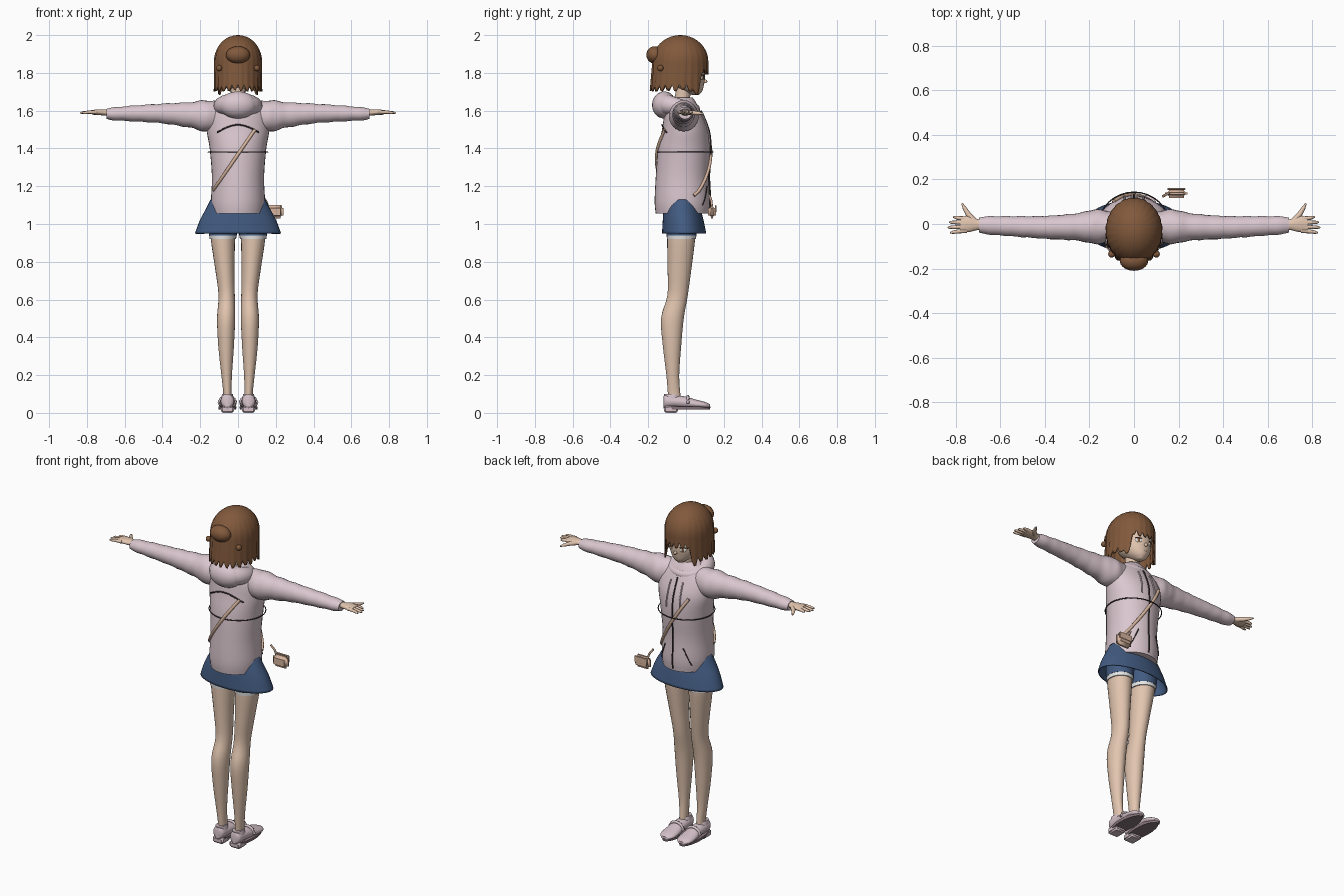
import bpy, bmesh, math, random
from mathutils import Vector

random.seed(4)
cube = bpy.data.objects.get("Cube")
if cube:
    bpy.data.objects.remove(cube, do_unlink=True)


def material(name, r, g, b):
    m = bpy.data.materials.new(name)
    m.use_nodes = True
    m.diffuse_color = (r, g, b, 1)
    bsdf = next(n for n in m.node_tree.nodes if n.type == 'BSDF_PRINCIPLED')
    bsdf.inputs["Base Color"].default_value = (r, g, b, 1)
    bsdf.inputs["Roughness"].default_value = 0.8
    return m


PINK = material("pale pink cloth", .70, .57, .62)
HAIR = material("brown hair", .22, .10, .045)
SKIN = material("skin", .76, .56, .43)
BLUE = material("denim blue", .055, .105, .22)
TAN = material("tan leather", .68, .46, .34)
SHOE = material("pink shoe", .66, .53, .58)
SOLE = material("dark mauve sole", .25, .18, .20)
DARK = material("dark seam", .05, .035, .035)
WHITE = material("white", .9, .9, .9)


def finish(name, bm, mat, angle=50, solid=0):
    bmesh.ops.recalc_face_normals(bm, faces=bm.faces)
    me = bpy.data.meshes.new(name)
    bm.to_mesh(me)
    bm.free()
    ob = bpy.data.objects.new(name, me)
    bpy.context.collection.objects.link(ob)
    me.materials.append(mat)
    bpy.ops.object.select_all(action='DESELECT')
    ob.select_set(True)
    bpy.context.view_layer.objects.active = ob
    bpy.ops.object.shade_smooth_by_angle(angle=math.radians(angle))
    if solid:
        mod = ob.modifiers.new("thickness", 'SOLIDIFY')
        mod.thickness = solid
    return ob


def smooth(keys, steps=4):
    """Smooth spline through tuples of any length."""
    out = []
    for i in range(len(keys) - 1):
        p0, p1, p2 = keys[max(i - 1, 0)], keys[i], keys[i + 1]
        p3 = keys[min(i + 2, len(keys) - 1)]
        for s in range(steps):
            t = s / steps
            out.append(tuple(b + t * (c - a) / 2 + t * t * (2*a - 5*b + 4*c - d) / 2
                             + t**3 * (3*b - a - 3*c + d) / 2
                             for a, b, c, d in zip(p0, p1, p2, p3)))
    return out + [tuple(keys[-1])]


def skin_rings(bm, rings, caps=True, closed=False):
    vs = [[bm.verts.new(p) for p in ring] for ring in rings]
    n = len(vs[0])
    for k in range(len(vs) if closed else len(vs) - 1):
        a, b = vs[k], vs[(k + 1) % len(vs)]
        for i in range(n):
            bm.faces.new((a[i], a[(i + 1) % n], b[(i + 1) % n], b[i]))
    if caps and not closed:
        bm.faces.new(vs[0])
        bm.faces.new(vs[-1])


def loft(name, axis, keys, mat, n=24, caps=True, steps=4, solid=0):
    """keys: position on axis, two centre values, two radii."""
    rings = []
    for t, ca, cb, ra, rb in smooth(keys, steps):
        ring = []
        for i in range(n):
            w = math.tau * i / n
            a, b = ca + ra * math.cos(w), cb + rb * math.sin(w)
            ring.append({'x': (t, a, b), 'y': (a, t, b), 'z': (a, b, t)}[axis])
        rings.append(ring)
    bm = bmesh.new()
    skin_rings(bm, rings, caps)
    return finish(name, bm, mat, solid=solid)


def tube(name, pts, radii, mat, n=8, closed=False):
    pts = [Vector(p) for p in pts]
    if not isinstance(radii, list):
        radii = [radii] * len(pts)
    m, rings = len(pts), []
    for k, p in enumerate(pts):
        q, r = (pts[(k+1) % m], pts[k-1]) if closed else (pts[min(k+1, m-1)], pts[max(k-1, 0)])
        d = (q - r).normalized()
        u = d.cross(Vector((0, 0, 1)) if abs(d.z) < .9 else Vector((0, 1, 0))).normalized()
        v = d.cross(u)
        rings.append([p + radii[k] * (u * math.cos(math.tau*i/n) + v * math.sin(math.tau*i/n))
                      for i in range(n)])
    bm = bmesh.new()
    skin_rings(bm, rings, True, closed)
    return finish(name, bm, mat)


def ball(name, loc, size, mat, turn=0):
    bm = bmesh.new()
    bmesh.ops.create_uvsphere(bm, u_segments=20, v_segments=12, radius=1)
    bmesh.ops.scale(bm, vec=size, verts=bm.verts)
    ob = finish(name, bm, mat)
    ob.location, ob.rotation_euler.z = loc, turn
    return ob


def box(name, loc, size, mat, bevel):
    bm = bmesh.new()
    bmesh.ops.create_cube(bm, size=1)
    bmesh.ops.scale(bm, vec=size, verts=bm.verts)
    bmesh.ops.bevel(bm, geom=bm.edges[:], offset=bevel, segments=3, affect='EDGES')
    ob = finish(name, bm, mat)
    ob.location = loc
    return ob


# Hoodie body
torso = [(1.055, 0, -.02, .137, .14), (1.12, 0, -.02, .143, .146), (1.25, 0, -.02, .138, .14),
         (1.4, 0, -.01, .15, .138), (1.5, 0, -.005, .166, .122), (1.58, 0, -.015, .158, .10),
         (1.64, 0, -.025, .11, .08), (1.67, 0, -.025, .06, .06)]
loft("hoodie_body", 'z', torso, PINK, 36)
torso_rings = smooth(torso, 10)


def on_torso(x, z, side, gap=.004):
    _, _, cy, rx, ry = min(torso_rings, key=lambda r: abs(r[0] - z))
    return (x, cy + side * (ry * math.sqrt(max(0, 1 - (x / rx)**2)) + gap), z)


def draw_on(name, start, end, side, r, mat, arch=0):
    pts = []
    for i in range(17):
        t = i / 16
        x = start[0] + t * (end[0] - start[0])
        z = start[1] + t * (end[1] - start[1]) + arch * math.sin(math.pi * t)
        pts.append(on_torso(x, z, side))
    tube(name, pts, r, mat)


# Seams, zip, cord and crossbody strap
draw_on("back_yoke_seam", (-.11, 1.485), (.11, 1.485), -1, .004, DARK, .04)
draw_on("zip", (0, 1.07), (0, 1.6), 1, .004, DARK)
draw_on("back_strap", (-.13, 1.18), (.09, 1.5), -1, .009, TAN)
draw_on("front_strap", (.13, 1.15), (-.09, 1.5), 1, .009, TAN)
for s, label in ((-1, "right"), (1, "left")):
    draw_on(label + "_pocket_seam", (s * .06, 1.2), (s * .1, 1.1), 1, .003, DARK)
    draw_on(label + "_drawstring", (s * .04, 1.58), (s * .045, 1.43), 1, .004, PINK)
tube("waist_cord", [(.158 * math.cos(w), -.005 + .148 * math.sin(w), 1.38)
                    for w in (math.tau * i / 32 for i in range(32))], .003, DARK, 6, True)

# Hood folded around the neck
path, radii = [], []
for i in range(40):
    w = math.tau * i / 40
    back = (1 - math.sin(w)) / 2
    path.append((.088 * math.cos(w), -.035 + .085 * math.sin(w), 1.61 + .025 * back))
    radii.append(.024 + .034 * back)
tube("hood_collar", path, radii, PINK, 14, True)
ball("hood_drape", (0, -.115, 1.63), (.10, .065, .072), PINK)

# Skirt, shorts and bag
loft("skirt", 'z', [(.95, 0, -.01, .228, .117), (1.02, 0, -.015, .202, .108),
                    (1.08, 0, -.02, .17, .098), (1.13, 0, -.02, .145, .085)],
     BLUE, 40, caps=False, solid=.006)
box("bag", (.19, .137, 1.065), (.10, .042, .072), TAN, .016)
box("bag_flap", (.19, .157, 1.08), (.085, .008, .04), TAN, .003)
tube("bag_strap_end", [(.13, .125, 1.15), (.15, .135, 1.12), (.16, .137, 1.09)], .006, TAN)

for s, side in ((-1, "right_"), (1, "left_")):
    # Sleeve with soft wrinkles
    sleeve = [(.08, -.01, 1.57, .06, .075), (.17, -.012, 1.572, .078, .083),
              (.25, -.013, 1.577, .062, .068), (.4, -.015, 1.585, .051, .052),
              (.55, -.01, 1.585, .045, .042), (.66, -.006, 1.583, .04, .034),
              (.695, -.005, 1.583, .034, .028)]
    rows = smooth(sleeve, 6)
    rows = [(s * x, y, z, a * (1 + .03 * math.sin(x * 90)), b * (1 + .035 * math.sin(x * 70)))
            for x, y, z, a, b in rows]
    loft(side + "sleeve", 'x', rows, PINK, 24, steps=1)

    # Hand, fingers and thumb
    loft(side + "hand", 'x', [(s * .66, -.005, 1.588, .022, .018), (s * .70, -.003, 1.59, .024, .016),
                              (s * .74, 0, 1.592, .036, .015), (s * .78, -.003, 1.592, .034, .01)], SKIN, 16)
    for k in range(4):
        y = -.03 + .018 * k
        tip = .812 + .024 * math.sin((k + .7) * .85)
        tube(side + f"finger_{k + 1}", [(s * .75, y, 1.592), (s * .79, y * 1.12, 1.592),
                                        (s * (tip - .01), y * 1.25, 1.589), (s * tip, y * 1.3, 1.588)],
             [.010, .009, .007, .003], SKIN)
    tube(side + "thumb", [(s * .715, .012, 1.59), (s * .745, .045, 1.588), (s * .76, .07, 1.586),
                          (s * .772, .092, 1.584)], [.014, .012, .009, .004], SKIN)

    # Leg
    loft(side + "leg", 'z', [(.05, s * .056, -.06, .026, .034), (.1, s * .056, -.063, .022, .033),
                             (.2, s * .06, -.07, .028, .034), (.35, s * .063, -.074, .041, .048),
                             (.5, s * .063, -.072, .048, .06), (.62, s * .06, -.045, .043, .054),
                             (.75, s * .069, -.035, .05, .062), (.92, s * .08, -.026, .064, .074),
                             (1.0, s * .08, -.026, .064, .072)], SKIN)
    # Shorts leg with frayed hem
    loft(side + "shorts_leg", 'z', [(.94, s * .08, -.024, .074, .08), (1.0, s * .08, -.022, .076, .08),
                                    (1.07, s * .07, -.02, .07, .075)], BLUE)
    loft(side + "shorts_hem", 'z', [(.92, s * .08, -.024, .07, .077), (.943, s * .08, -.024, .073, .079)],
         WHITE)

    # Shoe
    x = s * .056
    loft(side + "shoe_upper", 'y', [(-.118, x, .06, .018, .03), (-.105, x, .062, .034, .037),
                                    (-.06, x, .06, .038, .032), (-.01, x, .056, .04, .032),
                                    (.05, x, .047, .047, .024), (.1, x, .041, .043, .017),
                                    (.127, x, .037, .02, .009)], SHOE, 20)
    loft(side + "heel_collar", 'z', [(.06, x, -.073, .036, .045), (.085, x, -.075, .032, .041),
                                     (.1, x, -.078, .028, .038)], SHOE, 20)
    loft(side + "sole", 'z', [(.018, x, .005, .046, .122), (.034, x, .005, .048, .125)], SOLE, 28)
    box(side + "heel", (x, -.08, .018), (.07, .075, .036), SHOE, .008)
    tube(side + "shoe_bar", [(x + .044 * math.cos(w), .01, .05 + .038 * math.sin(w))
                             for w in (math.pi * i / 10 for i in range(11))], .008, SHOE)

    # Eye, brow and hair bobble
    ball(side + "eye_white", (s * .042, .0875, 1.775), (.018, .004, .013), WHITE, -s * .5)
    ball(side + "iris", (s * .041, .0895, 1.775), (.009, .004, .0125), HAIR, -s * .5)
    ball(side + "lash", (s * .042, .0885, 1.789), (.02, .004, .003), DARK, -s * .5)
    ball(side + "hair_bobble", (s * .10, -.135, 1.825), (.016, .016, .016), HAIR)

# Head
loft("neck", 'z', [(1.56, 0, -.025, .045, .045), (1.65, 0, -.02, .038, .04),
                   (1.75, 0, -.01, .04, .042)], SKIN, 20)
loft("head", 'z', [(1.683, 0, .05, .014, .018), (1.705, 0, .032, .047, .055),
                   (1.74, 0, .01, .077, .085), (1.78, 0, 0, .09, .10), (1.85, 0, -.01, .1, .105),
                   (1.92, 0, -.02, .09, .095), (1.97, 0, -.02, .04, .04)], SKIN, 28)
ball("nose", (0, .1, 1.755), (.009, .013, .01), SKIN)
ball("mouth", (0, .0885, 1.722), (.014, .004, .003), TAN)

# Bobbed hair with pointed locks, and a bun
count = 72
columns = []
for i in range(count):
    w = math.tau * i / count
    off = math.degrees(min(w, math.tau - w))
    low = 1.79 if off < 44 else 1.68 if off < 60 else 1.70
    low += random.uniform(0, .012) + (.028 if i % 3 == 0 else 0)
    column = []
    for k in range(20):
        if k < 11:
            phi = math.radians(3 + 8.7 * k)
            f, z = math.sin(phi), 1.86 + .14 * math.cos(phi)
        else:
            f, z = 1, 1.86 + (low - 1.86) * (k - 10) / 9
        drop = max(0, 1.86 - z)
        r = f * (1 + (.012 + .12 * drop) * math.cos(w * count / 3 + math.pi) * f)
        column.append((.127 * r * math.sin(w),
                       -.03 + .148 * r * math.cos(w) - .08 * drop * (1 - math.cos(w)) / 2, z))
    columns.append(column)
bm = bmesh.new()
skin_rings(bm, [[c[k] for c in columns] for k in range(20)], caps=False)
bmesh.ops.holes_fill(bm, edges=[e for e in bm.edges if e.is_boundary and e.verts[0].co.z > 1.95])
finish("hair", bm, HAIR, 60, .008)
ball("hair_bun", (0, -.165, 1.895), (.064, .045, .046), HAIR)
